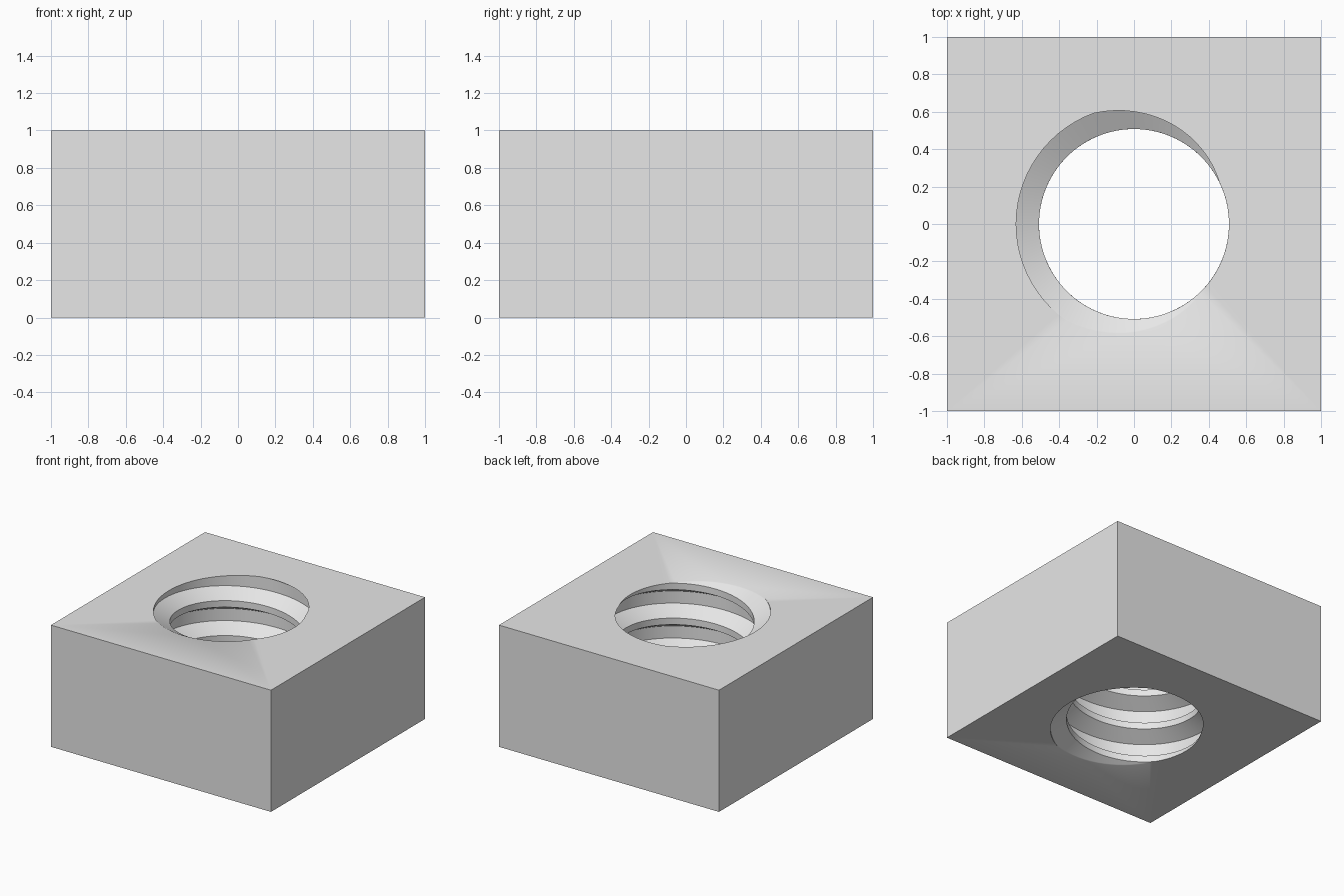
import bpy, bmesh
from math import radians, cos, sin, ceil

default = bpy.data.objects.get("Cube")
if default:
    bpy.data.objects.remove(default, do_unlink=True)

HALF, HEIGHT = 1.0, 1.0
MINOR, MAJOR, PITCH = 0.508, 0.63, 0.287

# Cross-section of the threaded hole at the top: (start angle, end angle, start radius, end radius, steps)
SECTIONS = [
    (110, 235, MAJOR, MAJOR, 25),   # groove root
    (235, 319, MAJOR, MINOR, 16),   # lower flank
    (319, 386, MINOR, MINOR, 14),   # crest
    (386, 470, MINOR, MAJOR, 16),   # upper flank
]
profile = []
for a0, a1, r0, r1, steps in SECTIONS:
    for i in range(steps):
        t = i / steps
        profile.append((a0 + (a1 - a0) * t, r0 + (r1 - r0) * t))

bm = bmesh.new()

# Threaded bore: the cross-section rises while turning
turn = 360 * HEIGHT / PITCH
count = ceil(turn / 5)
rings = []
for k in range(count + 1):
    t = k / count
    twist = turn * (t - 1)
    rings.append([bm.verts.new((r * cos(radians(a + twist)),
                                r * sin(radians(a + twist)),
                                HEIGHT * t)) for a, r in profile])
n = len(profile)
for low, high in zip(rings, rings[1:]):
    for i in range(n):
        j = (i + 1) % n
        bm.faces.new((low[j], low[i], high[i], high[j]))

# Outer block walls
corners = [(-HALF, -HALF), (HALF, -HALF), (HALF, HALF), (-HALF, HALF)]
bottom, top = [[bm.verts.new((x, y, z)) for x, y in corners] for z in (0, HEIGHT)]
for i in range(4):
    j = (i + 1) % 4
    bm.faces.new((bottom[i], bottom[j], top[j], top[i]))

# Flat top and bottom faces around the hole
for square, ring in ((bottom, rings[0]), (top, rings[-1])):
    edges = [bm.edges.get((loop[i - 1], loop[i]))
             for loop in (square, ring) for i in range(len(loop))]
    bmesh.ops.triangle_fill(bm, edges=edges, use_beauty=True)

bmesh.ops.recalc_face_normals(bm, faces=bm.faces)
mesh = bpy.data.meshes.new("square_nut")
bm.to_mesh(mesh)
bm.free()

nut = bpy.data.objects.new("square_nut", mesh)
bpy.context.collection.objects.link(nut)

# Plain grey material
grey = bpy.data.materials.new("light_grey")
grey.use_nodes = True
colour = (0.8, 0.8, 0.8, 1)
grey.diffuse_color = colour
grey.node_tree.nodes["Principled BSDF"].inputs["Base Color"].default_value = colour
mesh.materials.append(grey)

# Smooth thread with sharp helical edges
bpy.ops.object.select_all(action='DESELECT')
nut.select_set(True)
bpy.context.view_layer.objects.active = nut
bpy.ops.object.shade_smooth_by_angle(angle=radians(30))
